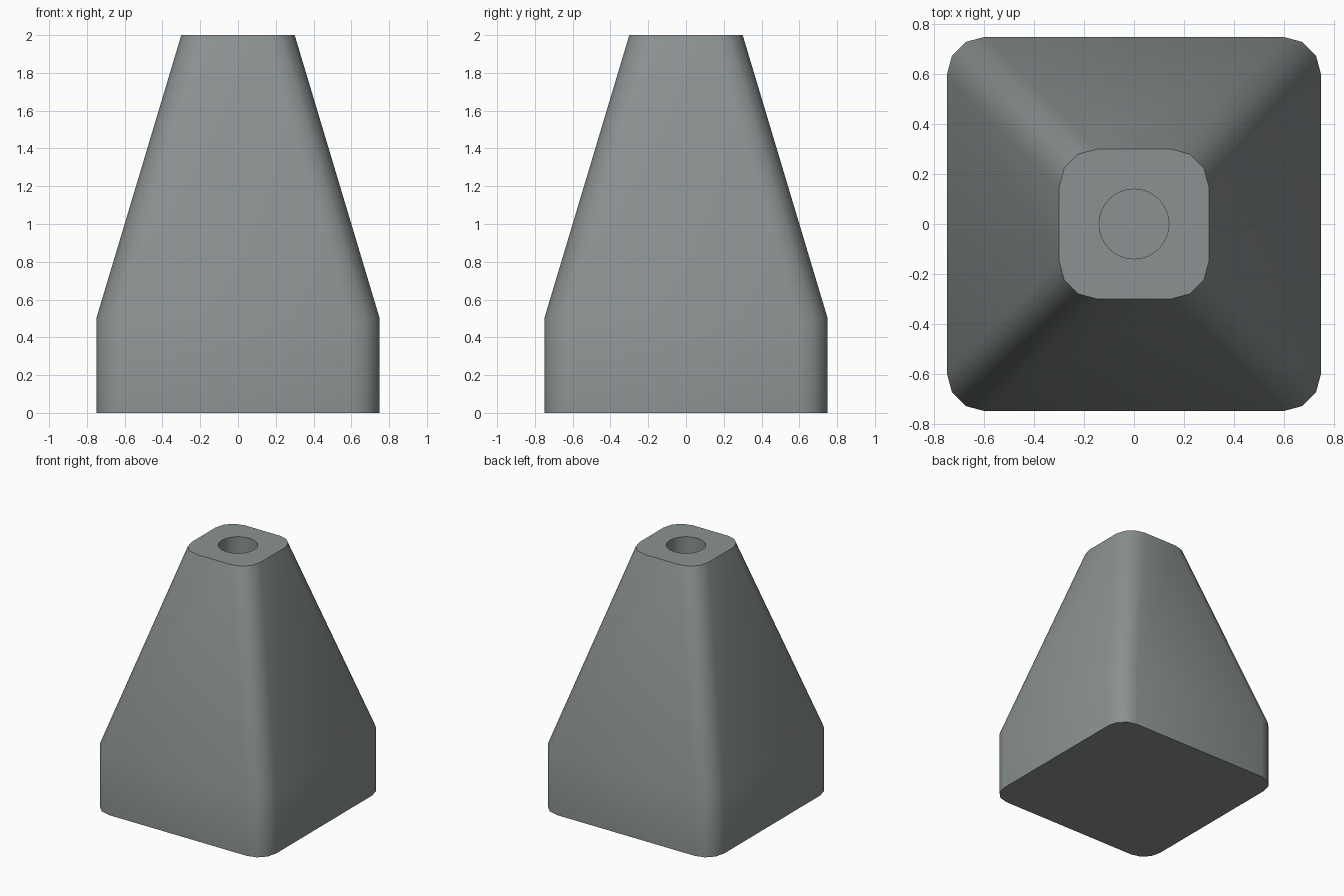
import bpy, bmesh
from math import sin, cos, radians, tau

if "Cube" in bpy.data.objects:
    bpy.data.objects.remove(bpy.data.objects["Cube"])

CORNER = 0.15      # corner radius, same at every height
HOLE_R = 0.14
HOLE_DEPTH = 0.5


def rounded_square(half, z):
    pts = []
    c = half - CORNER
    for q, (sx, sy) in enumerate([(1, 1), (-1, 1), (-1, -1), (1, -1)]):
        for i in range(4):
            a = radians(90 * q + 30 * i)
            pts.append((sx * c + CORNER * cos(a), sy * c + CORNER * sin(a), z))
    return pts


def circle(r, z, n=32):
    return [(r * cos(tau * i / n), r * sin(tau * i / n), z) for i in range(n)]


bm = bmesh.new()


def ring(pts):
    return [bm.verts.new(p) for p in pts]


def skin(a, b):
    n = len(a)
    for i in range(n):
        j = (i + 1) % n
        bm.faces.new((a[i], a[j], b[j], b[i]))


def loop_edges(r):
    return [bm.edges.get((r[i - 1], r[i])) for i in range(len(r))]


# Outer body: straight foot, then taper
foot = ring(rounded_square(0.75, 0))
shoulder = ring(rounded_square(0.75, 0.5))
top = ring(rounded_square(0.30, 2.0))
skin(foot, shoulder)
skin(shoulder, top)
bm.faces.new(foot[::-1])

# Blind round hole in the top
rim = ring(circle(HOLE_R, 2.0))
floor = ring(circle(HOLE_R, 2.0 - HOLE_DEPTH))
skin(rim, floor)
bm.faces.new(floor)

# Flat top around the hole
bmesh.ops.bridge_loops(bm, edges=loop_edges(top) + loop_edges(rim))
bmesh.ops.recalc_face_normals(bm, faces=bm.faces[:])

mesh = bpy.data.meshes.new("tapered_block")
bm.to_mesh(mesh)
bm.free()
obj = bpy.data.objects.new("tapered_block", mesh)
bpy.context.collection.objects.link(obj)

# Dark blue-grey colour
mat = bpy.data.materials.new("dark_grey")
mat.diffuse_color = (0.26, 0.287, 0.285, 1)
mat.use_nodes = True
mat.node_tree.nodes["Principled BSDF"].inputs["Base Color"].default_value = mat.diffuse_color
mesh.materials.append(mat)

bpy.context.view_layer.objects.active = obj
obj.select_set(True)
bpy.ops.object.shade_smooth_by_angle(angle=radians(40))
